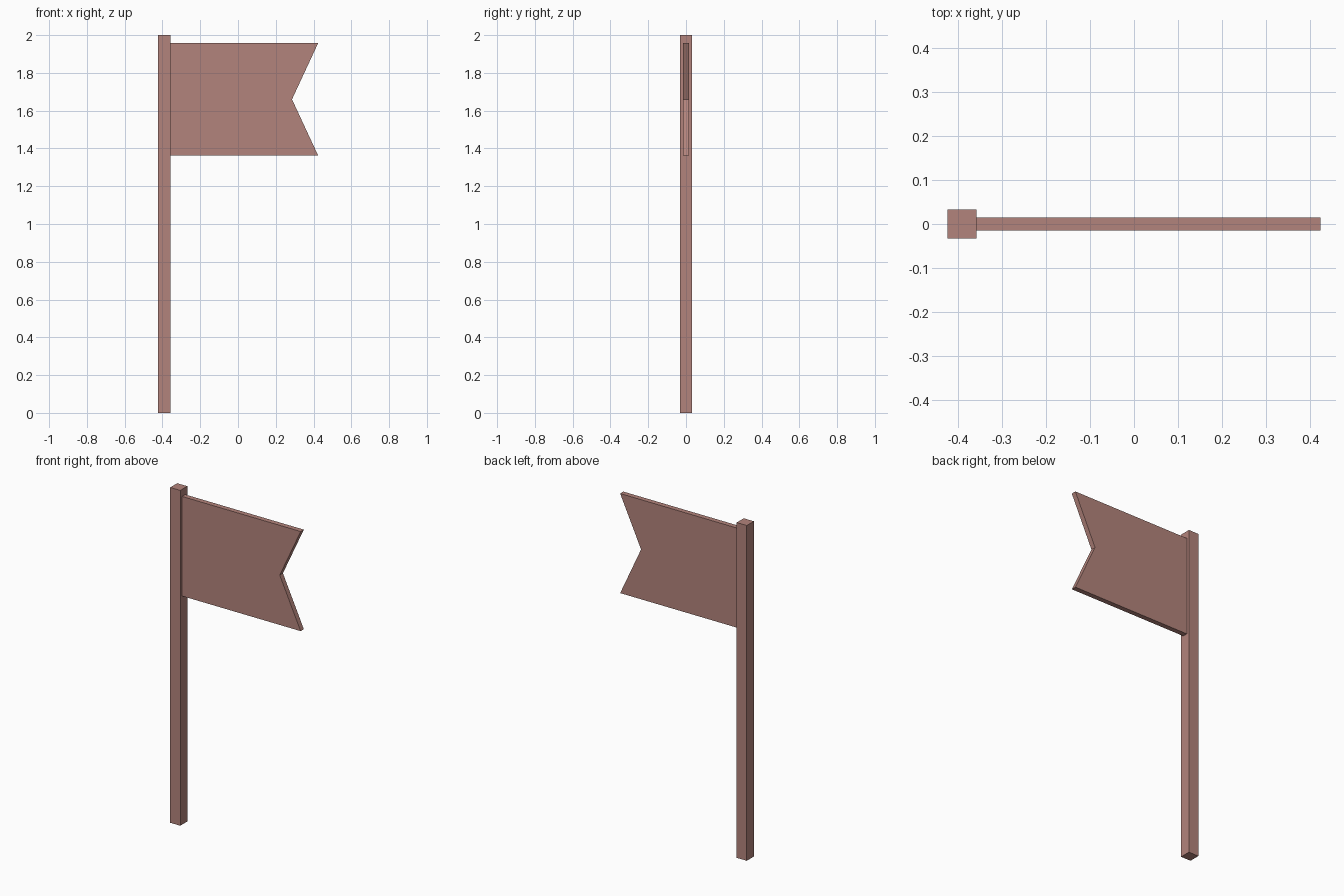
import bpy

if "Cube" in bpy.data.objects:
    bpy.data.objects.remove(bpy.data.objects["Cube"])

mat = bpy.data.materials.new("dusty_red")
mat.diffuse_color = (0.45, 0.23, 0.2, 1)
mat.use_nodes = True
mat.node_tree.nodes["Principled BSDF"].inputs["Base Color"].default_value = mat.diffuse_color


def extrude_profile(name, profile, half_depth):
    """Solid from a counter-clockwise x-z outline, centred on y = 0."""
    n = len(profile)
    verts = [(x, y, z) for y in (-half_depth, half_depth) for x, z in profile]
    faces = [tuple(range(n)), tuple(reversed(range(n, 2 * n)))]
    for i in range(n):
        j = (i + 1) % n
        faces.append((j, i, i + n, j + n))
    mesh = bpy.data.meshes.new(name)
    mesh.from_pydata(verts, [], faces)
    mesh.materials.append(mat)
    obj = bpy.data.objects.new(name, mesh)
    bpy.context.collection.objects.link(obj)
    return obj


LEFT, JOIN, RIGHT = -0.424, -0.358, 0.424

# Square pole
extrude_profile("pole", [(LEFT, 0), (JOIN, 0), (JOIN, 2), (LEFT, 2)], 0.033)

# Swallowtail flag, butted against the pole
extrude_profile("flag", [(JOIN, 1.363), (RIGHT, 1.363), (0.286, 1.66),
                         (RIGHT, 1.957), (JOIN, 1.957)], 0.015)
